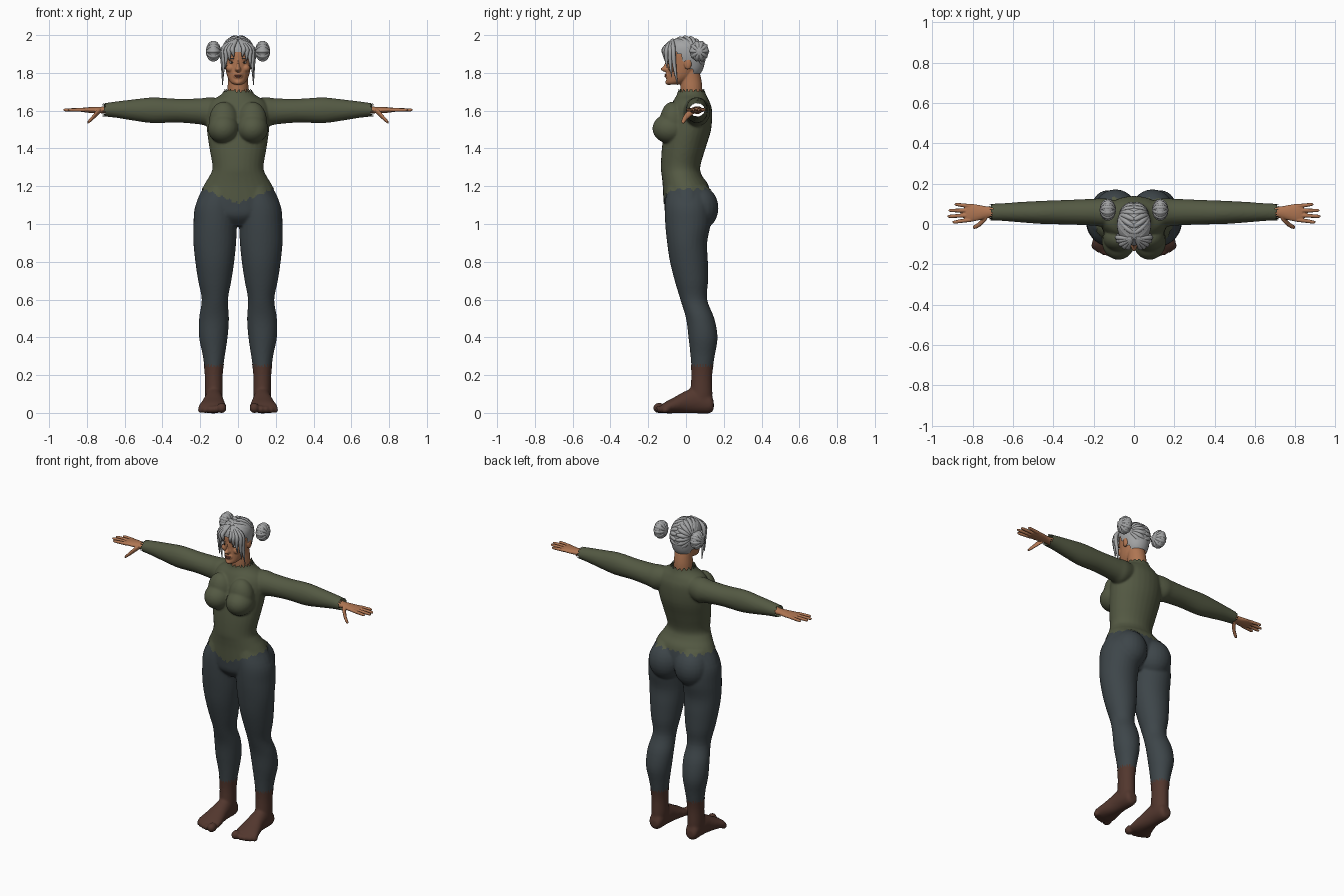
import bpy, bmesh, math
from mathutils import Vector, Matrix

cube = bpy.data.objects.get("Cube")
if cube:
    bpy.data.objects.remove(cube)


def material(name, *rgb):
    m = bpy.data.materials.new(name)
    m.use_nodes = True
    m.diffuse_color = (*rgb, 1)
    m.node_tree.nodes["Principled BSDF"].inputs["Base Color"].default_value = (*rgb, 1)
    return m


skin = material("skin brown", .43, .18, .085)
green = material("sweater green", .088, .1, .056)
seam = material("seam dark green", .02, .025, .015)
slate = material("leggings slate", .047, .06, .067)
leather = material("sock brown", .085, .038, .027)
silver = material("hair silver", .36, .365, .37)
shade = material("brow grey", .12, .11, .11)
lip = material("lip red brown", .25, .075, .05)
white = material("eye white", .6, .57, .54)
iris = material("iris dark", .03, .025, .02)


def spline(points, steps=4):
    """Catmull-Rom samples through tuples of any length."""
    p = [Vector(q) for q in points]
    p = [p[0] * 2 - p[1]] + p + [p[-1] * 2 - p[-2]]
    out = []
    for a, b, c, d in zip(p, p[1:], p[2:], p[3:]):
        for k in range(steps):
            t = k / steps
            out.append((b * 2 + (c - a) * t + (a * 2 - b * 5 + c * 4 - d) * t * t
                        + (b * 3 - a - c * 3 + d) * t ** 3) / 2)
    return out + [p[-2]]


def loft(bm, axis, rows, sides=(1,), n=28):
    """Elliptical rings; each row is position, then low and high of both widths."""
    for s in sides:
        rings = []
        for t, a0, a1, b0, b1 in spline(rows):
            ring = []
            for k in range(n):
                w = math.tau * k / n
                a = (a0 + a1 + (a1 - a0) * math.cos(w)) / 2
                b = (b0 + b1 + (b1 - b0) * math.sin(w)) / 2
                x, y, z = {"x": (t, a, b), "y": (a, t, b), "z": (a, b, t)}[axis]
                ring.append(bm.verts.new((x * s, y, z)))
            rings.append(ring)
        faces = [bm.faces.new(rings[0]), bm.faces.new(rings[-1][::-1])]
        for r, q in zip(rings, rings[1:]):
            faces += [bm.faces.new((r[k - 1], q[k - 1], q[k], r[k])) for k in range(n)]
        bmesh.ops.recalc_face_normals(bm, faces=faces)


def centred(rows):
    return [(z, -w, w, y0, y1) for z, w, y0, y1 in rows]


def ball(bm, centre, radii, sides=(1, -1)):
    for s in sides:
        at = Matrix.Translation((centre[0] * s, *centre[1:]))
        bmesh.ops.create_uvsphere(bm, u_segments=24, v_segments=14, radius=1,
                                  matrix=at @ Matrix.Diagonal((*radii, 1)))


def finish(name, mesh, *mats):
    ob = bpy.data.objects.new(name, mesh)
    bpy.context.collection.objects.link(ob)
    mesh.materials.clear()
    for m in mats:
        mesh.materials.append(m)
    mesh.polygons.foreach_set("use_smooth", [True] * len(mesh.polygons))
    return ob


def solid(name, bm, mat):
    mesh = bpy.data.meshes.new(name)
    bm.to_mesh(mesh)
    bm.free()
    return finish(name, mesh, mat)


def fuse(bm, voxel, rounds):
    """Merge overlapping shapes into one smooth skin."""
    ob = solid("fusing", bm, skin)
    mod = ob.modifiers.new("merge", "REMESH")
    mod.mode, mod.voxel_size = "VOXEL", voxel
    mod = ob.modifiers.new("soften", "SMOOTH")
    mod.factor, mod.iterations = .5, rounds
    graph = bpy.context.evaluated_depsgraph_get()
    mesh = bpy.data.meshes.new_from_object(ob.evaluated_get(graph))
    bpy.data.objects.remove(ob)
    return mesh


def carve(name, mesh, mats, keep, puff=0, paint=None):
    """Take the faces of a garment out of a mesh and lift them a little."""
    bm = bmesh.new()
    bm.from_mesh(mesh)
    bm.normal_update()
    for v in bm.verts:
        v.co += v.normal * puff
    drop = [f for f in bm.faces if not keep(*f.calc_center_median())]
    bmesh.ops.delete(bm, geom=drop, context="FACES")
    part = bpy.data.meshes.new(name)
    for f in bm.faces:
        f.material_index = int(bool(paint and paint(*f.calc_center_median())))
    bm.to_mesh(part)
    bm.free()
    return finish(name, part, *mats)


both = (1, -1)

# Body: trunk, chest, seat, legs, arms and feet
body = bmesh.new()
loft(body, "z", centred([
    (.99, .06, -.06, .06), (1.04, .17, -.105, .1), (1.1, .222, -.115, .13),
    (1.2, .18, -.12, .118), (1.25, .15, -.125, .085), (1.3, .132, -.13, .072),
    (1.4, .148, -.125, .1), (1.5, .162, -.11, .13), (1.6, .165, -.085, .135),
    (1.65, .14, -.065, .12), (1.685, .085, -.045, .103), (1.73, .06, -.035, .09)]))
ball(body, (.077, -.085, 1.505), (.08, .09, .076))
ball(body, (.075, -.07, 1.545), (.075, .065, .1))
ball(body, (.092, .07, 1.085), (.105, .102, .118))
loft(body, "z", [
    (1.2, .0, .17, -.1, .11), (1.1, .0, .225, -.112, .13), (1, .005, .236, -.11, .13),
    (.9, .01, .236, -.1, .112), (.8, .02, .226, -.085, .116), (.7, .035, .211, -.06, .117),
    (.6, .053, .192, -.03, .112), (.5, .048, .206, 0, .15), (.4, .055, .206, .013, .167),
    (.3, .07, .186, .024, .152), (.2, .083, .174, .03, .137), (.1, .083, .173, .025, .138),
    (.04, .09, .17, .03, .135)], both)
loft(body, "x", [
    (.08, .02, .11, 1.55, 1.66), (.15, -.01, .125, 1.52, 1.668), (.2, -.005, .122, 1.53, 1.662),
    (.32, 0, .117, 1.54, 1.66), (.45, .003, .112, 1.537, 1.667), (.55, .01, .107, 1.55, 1.657),
    (.65, .018, .1, 1.566, 1.645), (.74, .022, .095, 1.575, 1.632)], both)
loft(body, "y", [
    (.145, .105, .155, .02, .06), (.125, .09, .168, 0, .1), (.05, .083, .174, 0, .13),
    (0, .078, .18, 0, .115), (-.06, .068, .197, 0, .082), (-.105, .063, .208, 0, .058),
    (-.13, .075, .19, .005, .04)], both)
for x, y, r in [(.086, -.142, .026), (.122, -.138, .019), (.149, -.132, .018),
                (.174, -.122, .017), (.196, -.108, .016)]:
    ball(body, (x, y, r), (r * .9, r * 1.2, r))
body_skin = fuse(body, .0075, 4)


def rag(x, y):
    return .007 * math.sin(22 * math.atan2(y, x))


def hem(x, y):
    return 1.185 - .078 * max(0, -y / .12) * max(0, 1 - abs(x) / .2) + rag(x, y)


# Clothing
carve("sweater", body_skin, (green, seam),
      lambda x, y, z: z > hem(x, y) and z < 1.708 + rag(x, y)
      and abs(x) < .708 + rag(y - .055, z - 1.6), .003,
      lambda x, y, z: abs(y + .022 - (z - 1.2) * .07) < .004 and 1.2 < z < 1.53)
carve("leggings", body_skin, (slate,),
      lambda x, y, z: .235 < z < hem(x, y) + .025)
carve("foot_coverings", body_skin, (leather,),
      lambda x, y, z: z < .25 + rag(abs(x) - .128, y - .085), .002)

# Hands with fingers and thumbs
hand = bmesh.new()
loft(hand, "x", [
    (.67, .03, .088, 1.582, 1.624), (.72, .03, .086, 1.586, 1.621), (.77, .018, .095, 1.587, 1.619),
    (.81, .011, .1, 1.591, 1.617), (.835, .014, .098, 1.595, 1.613)], both)
for base, tip, end in [(.02, .01, .9), (.043, .038, .925), (.067, .067, .92), (.089, .097, .89)]:
    loft(hand, "x", [(x, y - r, y + r, 1.604 - r, 1.604 + r) for x, y, r in
                     [(.81, base, .01), ((.81 + end) / 2, (base + tip) / 2, .0095),
                      (end - .012, tip, .008), (end, tip, .004)]], both)
loft(hand, "x", [
    (.73, .02, .055, 1.585, 1.615), (.752, -.003, .03, 1.565, 1.598),
    (.772, -.018, .008, 1.547, 1.573), (.79, -.025, -.004, 1.533, 1.553),
    (.798, -.022, -.01, 1.532, 1.542)], both)
carve("hands", fuse(hand, .0035, 2), (skin,), lambda *c: True)

# Head, neck, nose and ears
head = bmesh.new()
loft(head, "z", centred([
    (1.738, .022, -.098, -.04), (1.75, .04, -.106, .0), (1.78, .056, -.102, .04),
    (1.82, .066, -.1, .065), (1.86, .072, -.101, .08), (1.9, .074, -.101, .085),
    (1.94, .066, -.088, .075), (1.975, .035, -.05, .04)]))
loft(head, "z", centred([
    (1.66, .054, -.025, .084), (1.72, .055, -.03, .086), (1.77, .053, -.03, .08),
    (1.83, .053, -.03, .065)]))
loft(head, "z", centred([
    (1.88, .007, -.102, -.06), (1.84, .009, -.117, -.06), (1.82, .016, -.135, -.06),
    (1.806, .013, -.118, -.06)]))
ball(head, (0, -.082, 1.785), (.03, .03, .025), (1,))
ball(head, (0, -.09, 1.75), (.02, .02, .014), (1,))
ball(head, (.04, -.07, 1.825), (.024, .024, .022))
ball(head, (.03, -.086, 1.874), (.026, .014, .008))
ball(head, (.074, .01, 1.848), (.011, .02, .03))
carve("head", fuse(head, .0038, 2), (skin,), lambda *c: True)

# Face details
for name, mat, shapes in [
        ("eyes", white, [((.032, -.086, 1.855), (.014, .009, .006))]),
        ("irises", iris, [((.032, -.0925, 1.855), (.0055, .004, .0055))]),
        ("eyebrows", shade, [((.033, -.093, 1.876), (.018, .009, .003))]),
        ("lips", lip, [((.007, -.104, 1.789), (.013, .0105, .004)),
                       ((.004, -.104, 1.781), (.013, .01, .005))])]:
    bm = bmesh.new()
    for centre, radii in shapes:
        ball(bm, centre, radii)
    solid(name, bm, mat)

# Scalp hair, cut along the hairline
scalp = bmesh.new()
loft(scalp, "z", centred([
    (1.79, .05, -.02, .074), (1.82, .068, -.05, .09), (1.86, .08, -.09, .1),
    (1.9, .085, -.106, .102), (1.94, .081, -.102, .092), (1.97, .062, -.078, .068),
    (1.988, .03, -.04, .035)]))
raw = bpy.data.meshes.new("scalp")
scalp.to_mesh(raw)
scalp.free()
carve("scalp_hair", raw, (silver,),
      lambda x, y, z: z > 1.795 + .12 * min(1, max(0, (.045 - y) / .09)))


def locks(name, paths, thick, cyclic=False):
    """Tapered strands along smooth paths."""
    cu = bpy.data.curves.new(name, "CURVE")
    cu.dimensions, cu.bevel_depth, cu.bevel_resolution = "3D", 1, 2
    cu.use_fill_caps = True
    cu.materials.append(silver)
    for path in paths:
        pts = path if cyclic else spline(path, 5)
        sp = cu.splines.new("POLY")
        sp.points.add(len(pts) - 1)
        sp.use_cyclic_u = cyclic
        for k, (p, q) in enumerate(zip(sp.points, pts)):
            p.co = (*q, 1)
            t = k / (len(pts) - 1)
            p.radius = thick * (1 if cyclic else .12 + .88 * math.sin(math.pi * (.2 + .8 * t)))
    bpy.context.collection.objects.link(bpy.data.objects.new(name, cu))


# Strands swept from the parting towards each bun
swept = []
for s in both:
    bun_way = Vector((.85 * s, .42, .12)).normalized()
    for k in range(10):
        a = math.radians(42 + 20 * k)
        start = Vector((0, -math.cos(a), math.sin(a)))
        way = [start.lerp(bun_way, t / 6).normalized() for t in range(7)]
        swept.append([(d.x * .08, d.y * .097, 1.895 + d.z * .092) for d in way])
locks("swept_hair", swept, .0145)

# Fringe and long side strands
fringe = []
for s in both:
    for mx, my, ex, ey, ez in [
            (.03, -.114, .022, -.113, 1.882), (.045, -.11, .046, -.11, 1.862),
            (.06, -.1, .066, -.1, 1.825), (.072, -.083, .08, -.075, 1.775),
            (.078, -.068, .082, -.045, 1.735)]:
        fringe.append([(.008 * s, -.07, 1.975), (mx * s, my, 1.93),
                       ((mx + ex) / 2 * s, (my + ey) / 2 - .004, (1.93 + ez) / 2), (ex * s, ey, ez)])
locks("fringe", fringe, .0125)

# Hair buns: a core wrapped in strands
core = bmesh.new()
ball(core, (.13, .07, 1.915), (.036, .05, .054))
solid("bun_cores", core, silver)
wraps = []
for s in both:
    for k in range(5):
        a = math.pi * k / 5
        loop = [(math.cos(math.tau * t / 24), math.sin(math.tau * t / 24)) for t in range(24)]
        wraps.append([((.13 + .029 * c) * s, .07 + .042 * d * math.cos(a),
                       1.915 + .046 * d * math.sin(a)) for c, d in loop])
locks("bun_strands", wraps, .0115, True)
